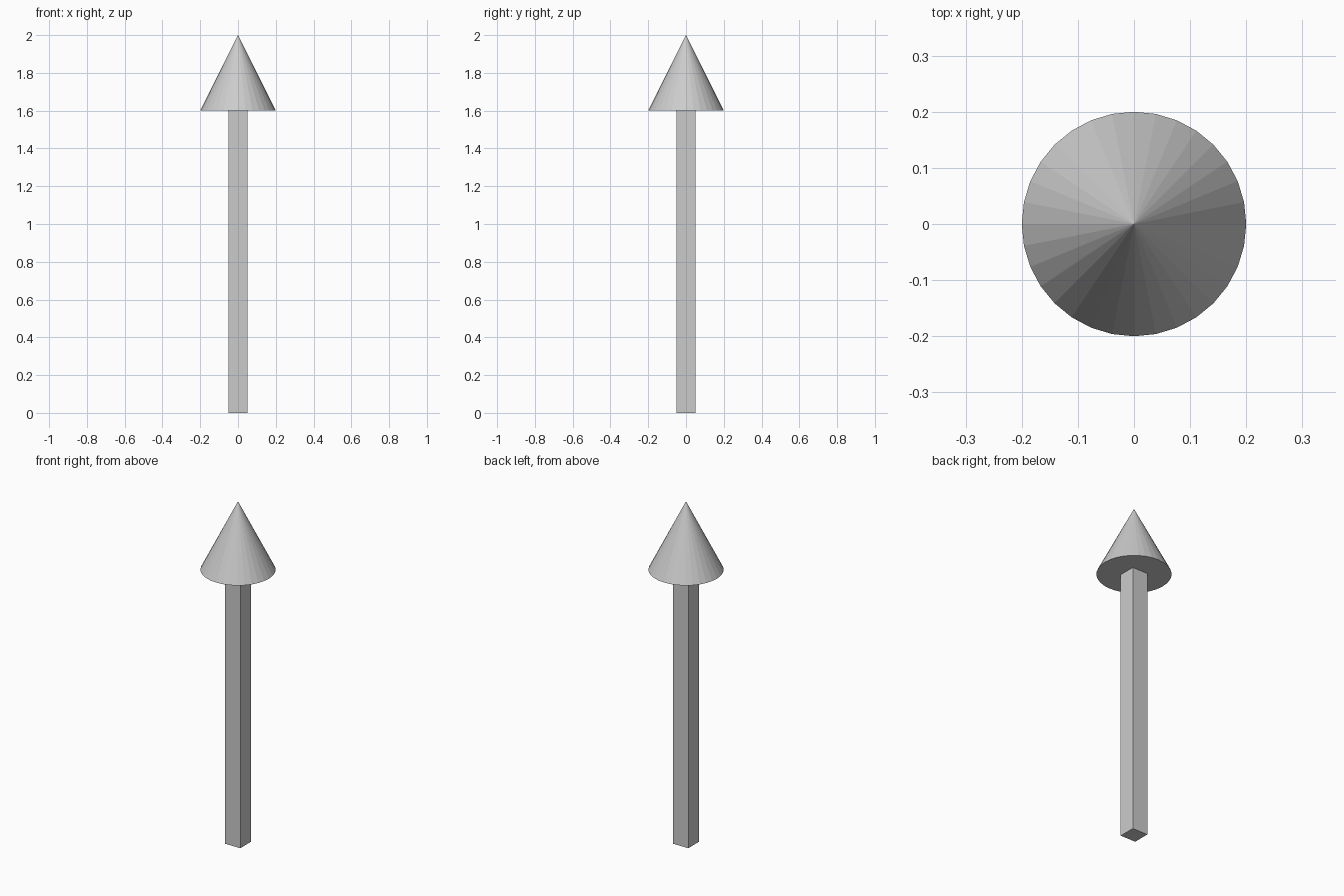
import bpy

if "Cube" in bpy.data.objects:
    bpy.data.objects.remove(bpy.data.objects["Cube"])

SHAFT_WIDTH = 0.1
SHAFT_HEIGHT = 1.6
HEAD_RADIUS = 0.2
HEAD_HEIGHT = 0.4

# Square shaft standing on the ground
bpy.ops.mesh.primitive_cube_add(size=1, location=(0, 0, SHAFT_HEIGHT / 2))
shaft = bpy.context.object
shaft.name = "arrow_shaft"
shaft.scale = (SHAFT_WIDTH, SHAFT_WIDTH, SHAFT_HEIGHT)
bpy.ops.object.transform_apply(location=False, rotation=False, scale=True)

# Flat-shaded conical head on top of the shaft
bpy.ops.mesh.primitive_cone_add(
    vertices=32, radius1=HEAD_RADIUS, radius2=0, depth=HEAD_HEIGHT,
    location=(0, 0, SHAFT_HEIGHT + HEAD_HEIGHT / 2))
bpy.context.object.name = "arrow_head"
